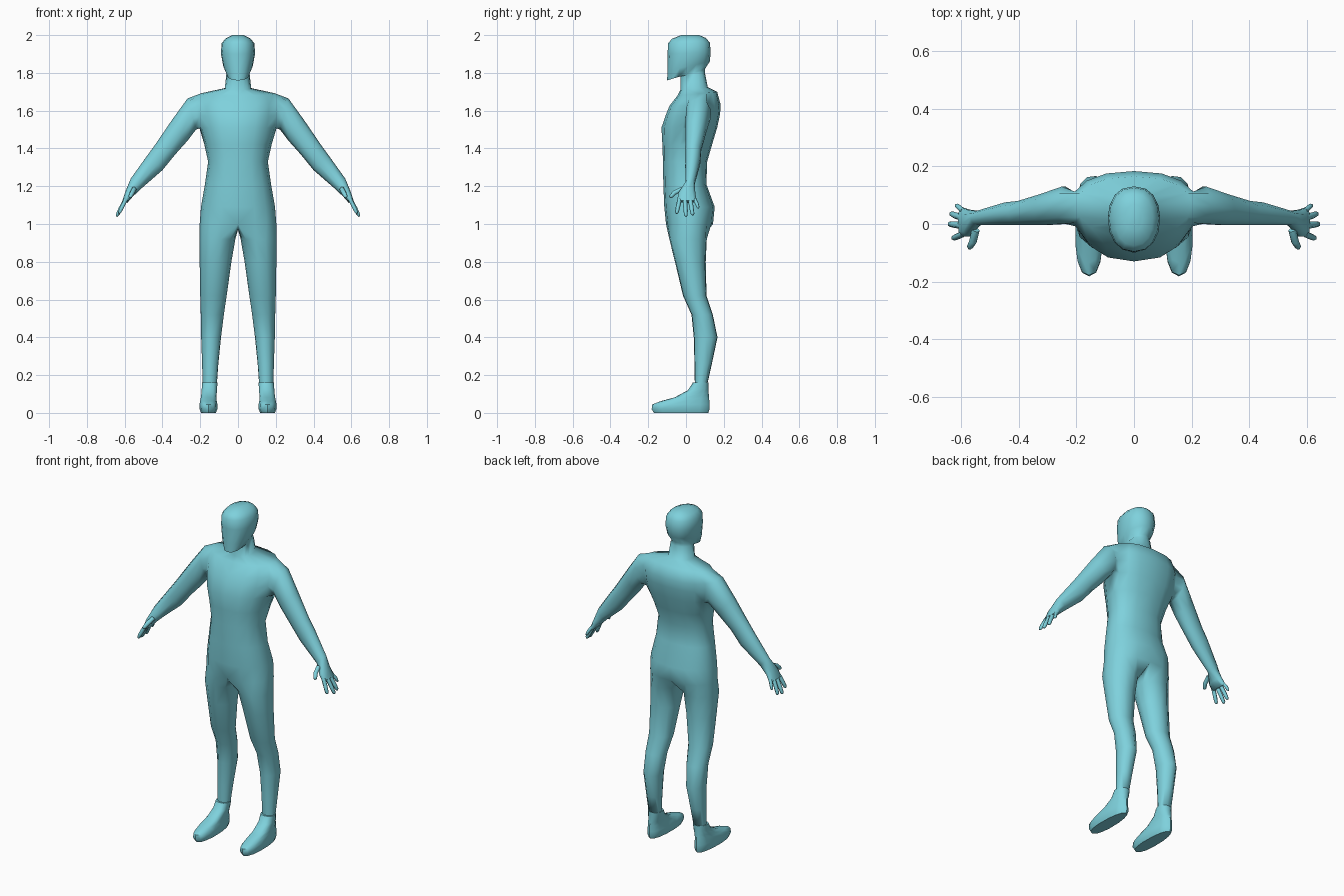
import bpy, bmesh, math
from mathutils import Vector

if "Cube" in bpy.data.objects:
    bpy.data.objects.remove(bpy.data.objects["Cube"])

teal = bpy.data.materials.new("teal")
teal.diffuse_color = (0.21, 0.64, 0.72, 1)
teal.use_nodes = True
teal.node_tree.nodes["Principled BSDF"].inputs["Base Color"].default_value = teal.diffuse_color


def power(v, e):
    return math.copysign(abs(v) ** e, v)


def bridge(bm, a, b, closed=True):
    n = len(a)
    for i in range(n if closed else n - 1):
        j = (i + 1) % n
        bm.faces.new((a[i], a[j], b[j], b[i]))


def add_ring(bm, points):
    return [bm.verts.new(p) for p in points]


def finish(bm, name, angle):
    """Turn the right-hand half into a mirrored, smooth-shaded object."""
    bmesh.ops.recalc_face_normals(bm, faces=bm.faces[:])
    mesh = bpy.data.meshes.new(name)
    bm.to_mesh(mesh)
    bm.free()
    mesh.materials.append(teal)
    ob = bpy.data.objects.new(name, mesh)
    bpy.context.collection.objects.link(ob)
    mod = ob.modifiers.new("mirror", 'MIRROR')
    mod.use_clip = True
    mod.merge_threshold = 0.0005
    bpy.ops.object.select_all(action='DESELECT')
    ob.select_set(True)
    bpy.context.view_layer.objects.active = ob
    bpy.ops.object.shade_smooth_by_angle(angle=math.radians(angle))
    return ob


# Half rings of torso, neck and head: half width, widest y, front (y, z), back (y, z)
TRUNK = [
    (.203, .02, (-.106, 1.00), (.143, 1.00)),
    (.196, .02, (-.115, 1.09), (.152, 1.09)),
    (.175, .01, (-.120, 1.21), (.108, 1.21)),
    (.158, .01, (-.122, 1.33), (.112, 1.33)),
    (.178, .03, (-.125, 1.42), (.138, 1.42)),
    (.205, .06, (-.130, 1.51), (.165, 1.51)),
    (.217, .06, (-.110, 1.57), (.180, 1.58)),
    (.220, .065, (-.088, 1.625), (.184, 1.63)),
    (.200, .07, (-.045, 1.68), (.165, 1.70)),
    (.070, .04, (-.030, 1.71), (.115, 1.725)),
    (.062, .04, (-.030, 1.785), (.100, 1.80)),
    (.058, .00, (-.100, 1.760), (.100, 1.82)),
    (.078, .01, (-.098, 1.810), (.126, 1.86)),
    (.091, .02, (-.097, 1.900), (.131, 1.91)),
    (.086, .02, (-.096, 1.955), (.126, 1.96)),
    (.066, .02, (-.075, 1.980), (.105, 1.985)),
    (.030, .02, (-.025, 2.000), (.070, 2.000)),
]
# Arm and palm rings: outer (x, z), inner (x, z), front y, back y
ARM = [
    ((.267, 1.665), (.222, 1.500), -.003, .133),
    ((.350, 1.550), (.268, 1.440), -.006, .108),
    ((.440, 1.418), (.335, 1.365), -.006, .082),
    ((.475, 1.370), (.400, 1.285), -.006, .077),
    ((.568, 1.240), (.515, 1.185), -.004, .046),
    ((.597, 1.170), (.557, 1.145), -.045, .052),
    ((.612, 1.125), (.586, 1.112), -.047, .060),
]
# Leg rings: z, inner x, outer x, front y, back y
LEG = [
    (.92, .014, .205, -.090, .112), (.80, .035, .203, -.060, .106),
    (.62, .060, .200, -.017, .110), (.52, .075, .197, .028, .143),
    (.40, .090, .195, .040, .168), (.26, .104, .190, .044, .138),
    (.15, .112, .187, .046, .113),
]

bm = bmesh.new()

# Torso, neck and head: nine points per half ring, front to back
rows = []
for w, ym, (yf, zf), (yb, zb) in TRUNK:
    pts = []
    for i in range(9):
        t = math.pi * i / 8
        c = math.cos(t)
        x = 0 if i in (0, 8) else w * math.sin(t) ** .85
        y = ym + (yf - ym) * power(c, .95) if c > 0 else ym - (yb - ym) * power(c, .95)
        pts.append((x, y, zf + (zb - zf) * (1 - c) / 2))
    rows.append(add_ring(bm, pts))
for r in range(len(rows) - 1):
    for i in range(8):
        if 5 <= r <= 7 and i in (3, 4):  # opening for the arm
            continue
        bm.faces.new((rows[r][i], rows[r][i + 1], rows[r + 1][i + 1], rows[r + 1][i]))
bm.faces.new(rows[-1])

# Arm and palm, grown from the shoulder opening
prev = [rows[r][i] for r, i in ((8, 4), (8, 3), (7, 3), (6, 3), (5, 3),
                                (5, 4), (5, 5), (6, 5), (7, 5), (8, 5))]
for (xo, zo), (xi, zi), yf, yb in ARM:
    pts = []
    for k in range(10):
        a = math.tau * k / 10
        s, c = power(math.sin(a), .9), math.cos(a)
        pts.append(((xo + xi) / 2 + (xo - xi) / 2 * c, (yf + yb) / 2 - (yb - yf) / 2 * s,
                    (zo + zi) / 2 + (zo - zi) / 2 * c))
    ring = add_ring(bm, pts)
    bridge(bm, prev, ring)
    prev = ring
bm.faces.new(prev)

# Leg, grown from half of the hip ring and three crotch points
prev = rows[0] + add_ring(bm, [(0, .085, .975), (0, .02, .97), (0, -.05, .975)])
angles = [-45 + 33.75 * k for k in range(9)] + [247.5, 270, 292.5]
for z, xi, xo, yf, yb in LEG:
    ring = add_ring(bm, [((xi + xo) / 2 + (xo - xi) / 2 * math.sin(math.radians(a)),
                          (yf + yb) / 2 - (yb - yf) / 2 * math.cos(math.radians(a)), z)
                         for a in angles])
    bridge(bm, prev, ring)
    prev = ring
bm.faces.new(prev)
finish(bm, "body", 80)

# Fingers and thumb: tapered six-sided tubes
DIGITS = [
    ((.594, -.034, 1.13), (.616, -.044, 1.085), (.630, -.050, 1.055), .012),
    ((.597, -.006, 1.13), (.626, -.002, 1.075), (.643, .000, 1.040), .012),
    ((.597, .022, 1.13), (.622, .030, 1.080), (.637, .036, 1.047), .012),
    ((.594, .046, 1.13), (.609, .059, 1.105), (.619, .066, 1.083), .010),
    ((.550, -.020, 1.185), (.560, -.062, 1.165), (.572, -.086, 1.142), .014),
]
bm = bmesh.new()
for a, b, c, r in DIGITS:
    a, b, c = Vector(a), Vector(b), Vector(c)
    d = (c - a).normalized()
    u = d.cross(Vector((.8, 0, .6))).normalized()
    v = d.cross(u)
    prev = None
    for p, s in ((a, 1), (b, .95), (c - d * .008, .8), (c, .4)):
        ring = add_ring(bm, [p + (u * math.cos(math.tau * k / 6) + v * math.sin(math.tau * k / 6)) * r * s
                             for k in range(6)])
        if prev:
            bridge(bm, prev, ring)
        else:
            bm.faces.new(ring[::-1])
        prev = ring
    bm.faces.new(prev)
finish(bm, "fingers", 80)

# Feet: stacked outlines, z at toe, z at heel, inner x, outer x, toe y, heel y
FOOT = [
    (.000, .000, .117, .196, -.170, .118), (.020, .020, .108, .204, -.182, .125),
    (.045, .045, .108, .205, -.178, .125), (.062, .080, .113, .200, -.135, .122),
    (.082, .105, .113, .196, -.060, .120), (.120, .130, .110, .193, .010, .118),
    (.160, .160, .108, .191, .036, .118),
]
bm = bmesh.new()
prev = None
for zt, zh, xi, xo, yf, yb in FOOT:
    pts = []
    for k in range(14):
        a = math.tau * k / 14
        s, c = power(math.sin(a), .8), power(math.cos(a), .85)
        heel = 1 - .14 * max(0, -c)
        pts.append(((xi + xo) / 2 + (xo - xi) / 2 * s * heel,
                    (yf + yb) / 2 - (yb - yf) / 2 * c, zt + (zh - zt) * (1 - c) / 2))
    ring = add_ring(bm, pts)
    if prev:
        bridge(bm, prev, ring)
    else:
        bm.faces.new(ring[::-1])
    prev = ring
bm.faces.new(prev)
finish(bm, "feet", 50)
